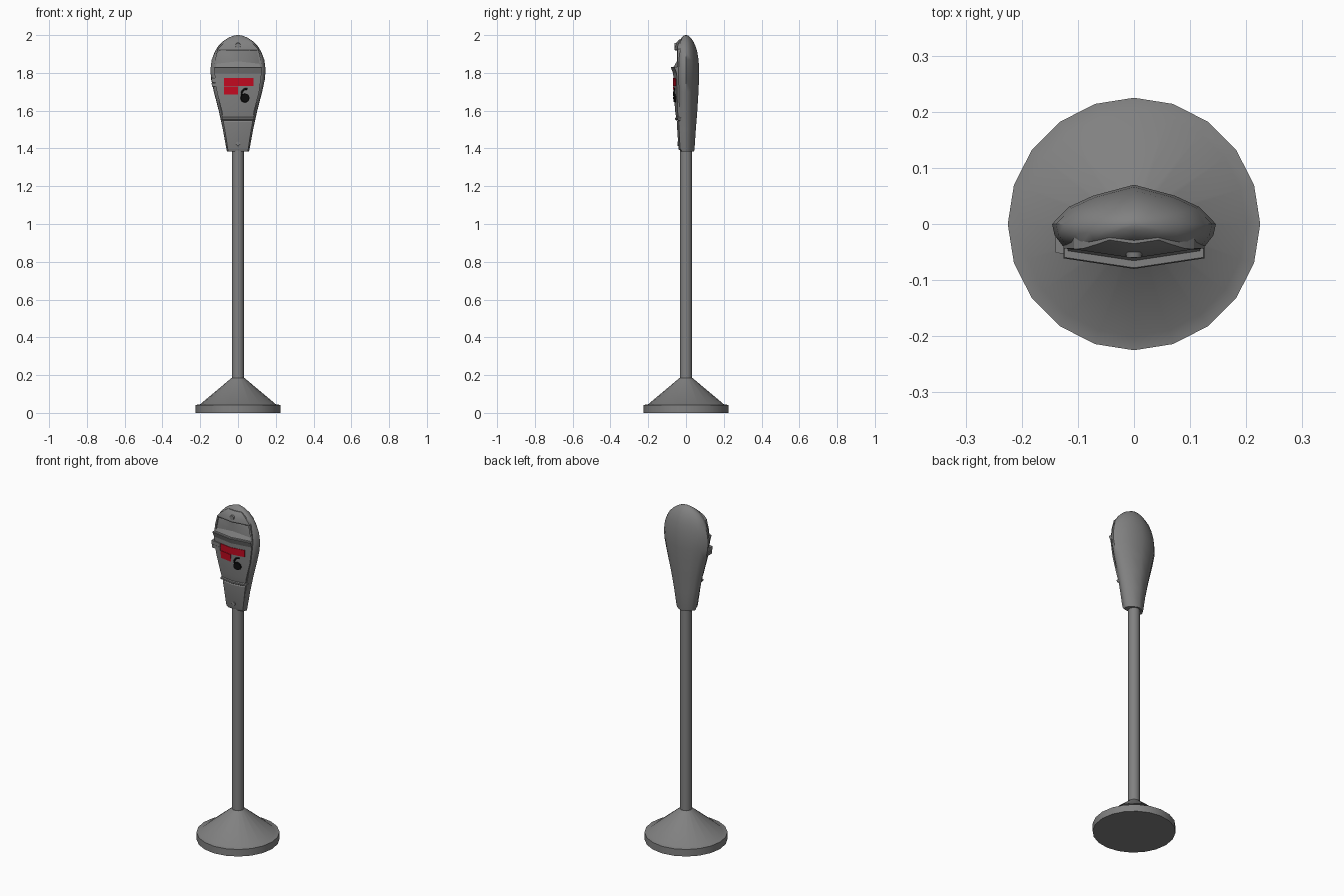
import bpy, bmesh, math
from mathutils import Matrix, Vector

if "Cube" in bpy.data.objects:
    bpy.data.objects.remove(bpy.data.objects["Cube"])

SLOPE = 0.15  # how far the front faces sweep back from the centre ridge


def material(name, rgb):
    m = bpy.data.materials.new(name)
    m.use_nodes = True
    m.diffuse_color = (*rgb, 1)
    m.node_tree.nodes["Principled BSDF"].inputs["Base Color"].default_value = (*rgb, 1)
    return m


GREY = material("metal grey", (0.22, 0.22, 0.22))
RED = material("label red", (0.56, 0.003, 0.015))
BLACK = material("handle black", (0.004, 0.004, 0.004))


def finish(name, bm, mat, angle=35):
    bmesh.ops.recalc_face_normals(bm, faces=bm.faces)
    mesh = bpy.data.meshes.new(name)
    bm.to_mesh(mesh)
    bm.free()
    mesh.materials.append(mat)
    for p in mesh.polygons:
        p.use_smooth = True
    mesh.set_sharp_from_angle(angle=math.radians(angle))
    ob = bpy.data.objects.new(name, mesh)
    bpy.context.collection.objects.link(ob)
    return ob


def loft(name, rings, mat, angle=35):
    """Skin a stack of closed rings and cap both ends."""
    bm = bmesh.new()
    rows = [[bm.verts.new(p) for p in ring] for ring in rings]
    n = len(rows[0])
    for a, b in zip(rows, rows[1:]):
        for i in range(n):
            j = (i + 1) % n
            bm.faces.new((a[i], a[j], b[j], b[i]))
    bm.faces.new(rows[0])
    bm.faces.new(rows[-1])
    return finish(name, bm, mat, angle)


def lathe(name, profile, sides, mat):
    turn = [2 * math.pi * i / sides for i in range(sides)]
    return loft(name, [[(r * math.cos(a), r * math.sin(a), z) for a in turn]
                       for r, z in profile], mat)


def panel(name, rows, thick, mat=GREY):
    """Ridged plate; each row is (z, left x, right x, ridge depth)."""
    rings = []
    for z, x0, x1, depth in rows:
        mid = 0 if x0 < 0 < x1 else (x0 + x1) / 2
        front = [(x, -depth + SLOPE * abs(x), z) for x in (x0, mid, x1)]
        rings.append(front + [(x, y + thick, z) for x, y, z in reversed(front)])
    return loft(name, rings, mat, 25)


def wide_panel(name, rows, thick):
    return panel(name, [(z, -w, w, d) for z, w, d in rows], thick)


def disc(name, x, z, y, radius, depth, mat=GREY):
    bm = bmesh.new()
    yaw = math.copysign(math.atan(SLOPE), x) if x else 0
    place = (Matrix.Translation((x, y, z)) @ Matrix.Rotation(yaw, 4, 'Z')
             @ Matrix.Rotation(math.pi / 2, 4, 'X'))
    bmesh.ops.create_cone(bm, cap_ends=True, segments=16, radius1=radius,
                          radius2=radius * 0.9, depth=depth, matrix=place)
    return finish(name, bm, mat)


# Stand
lathe("base", [(0.225, 0), (0.225, 0.042), (0.2, 0.046), (0.034, 0.185)], 20, GREY)
lathe("pole", [(0.032, 0.17), (0.032, 1.4)], 20, GREY)

# Head shell: z, half width, back depth, front depth
shell = [
    (1.385, 0.058, 0.043, 0.030), (1.395, 0.061, 0.045, 0.034),
    (1.50, 0.080, 0.052, 0.040), (1.60, 0.102, 0.060, 0.044),
    (1.70, 0.128, 0.066, 0.048), (1.77, 0.143, 0.069, 0.050),
    (1.82, 0.146, 0.070, 0.050), (1.87, 0.139, 0.066, 0.048),
    (1.91, 0.124, 0.060, 0.047), (1.94, 0.106, 0.051, 0.045),
    (1.965, 0.082, 0.040, 0.037), (1.985, 0.053, 0.026, 0.025),
    (1.997, 0.024, 0.012, 0.012), (2.0, 0.006, 0.004, 0.004)]
rings = []
for z, w, back, front in shell:
    half = [(0, back), (0.5 * w, 0.72 * back), (0.8 * w, 0.43 * back), (w, 0),
            (0.97 * w, -0.4 * front), (0.87 * w, -0.78 * front), (0, -front)]
    ring = half + [(-x, y) for x, y in reversed(half[1:-1])]
    rings.append([(x, y, z) for x, y in ring])
loft("head_shell", rings, GREY, 50)

# Front panels
wide_panel("lower_panel", [(1.392, 0.052, 0.037), (1.40, 0.055, 0.040),
                           (1.54, 0.074, 0.049), (1.546, 0.074, 0.046)], 0.025)
wide_panel("panel_ledge", [(1.548, 0.080, 0.050), (1.553, 0.084, 0.057),
                           (1.561, 0.086, 0.057), (1.566, 0.083, 0.053)], 0.035)
wide_panel("face_panel", [(1.564, 0.078, 0.052), (1.60, 0.086, 0.058),
                          (1.70, 0.112, 0.064), (1.80, 0.125, 0.068)], 0.035)

# Window surround
wide_panel("visor", [(1.795, 0.124, 0.067), (1.815, 0.126, 0.075),
                     (1.828, 0.126, 0.080), (1.832, 0.124, 0.078)], 0.045)
wide_panel("window_sill", [(1.831, 0.118, 0.066), (1.862, 0.112, 0.048)], 0.03)
wide_panel("window_hood", [(1.918, 0.108, 0.058), (1.926, 0.107, 0.061),
                           (1.945, 0.090, 0.057), (1.965, 0.066, 0.046),
                           (1.978, 0.044, 0.035)], 0.03)
for side, name in ((1, "left"), (-1, "right")):
    jamb = [(1.83, 0.116, 0.126, 0.062), (1.87, 0.110, 0.121, 0.062),
            (1.922, 0.099, 0.108, 0.060)]
    panel(name + "_window_jamb",
          [(z, min(side * a, side * b), max(side * a, side * b), d)
           for z, a, b, d in jamb], 0.035)

# Coin slot housing on the right side
for name, low, high, depth in (("coin_slot_upper", 1.750, 1.772, 0.072),
                               ("coin_slot_lower", 1.728, 1.747, 0.069)):
    panel(name, [(low, -0.138, -0.078, depth), (high, -0.140, -0.078, depth)], 0.04)

# Red labels
panel("wide_label", [(1.731, -0.075, 0.083, 0.0685), (1.772, -0.075, 0.083, 0.070)],
      0.006, RED)
panel("small_label", [(1.685, -0.075, -0.001, 0.0665), (1.728, -0.075, -0.001, 0.0683)],
      0.006, RED)

# Turning handle
disc("handle_disc", 0.037, 1.667, -0.060, 0.024, 0.009, BLACK)
curve = bpy.data.curves.new("handle_hook", 'CURVE')
curve.dimensions = '3D'
curve.bevel_depth = 0.005
curve.bevel_resolution = 2
path = [(0.050, 1.716), (0.032, 1.712), (0.020, 1.695), (0.024, 1.675)]
spline = curve.splines.new('BEZIER')
spline.bezier_points.add(len(path) - 1)
for point, (x, z) in zip(spline.bezier_points, path):
    point.co = Vector((x, -0.066 + SLOPE * x, z))
    point.handle_left_type = point.handle_right_type = 'AUTO'
curve.use_fill_caps = True
curve.resolution_u = 4
curve.materials.append(BLACK)
bpy.context.collection.objects.link(bpy.data.objects.new("handle_hook", curve))

# Lock screws
disc("top_lock", 0, 1.945, -0.055, 0.015, 0.01)
disc("bottom_lock", 0, 1.425, -0.040, 0.012, 0.01)
